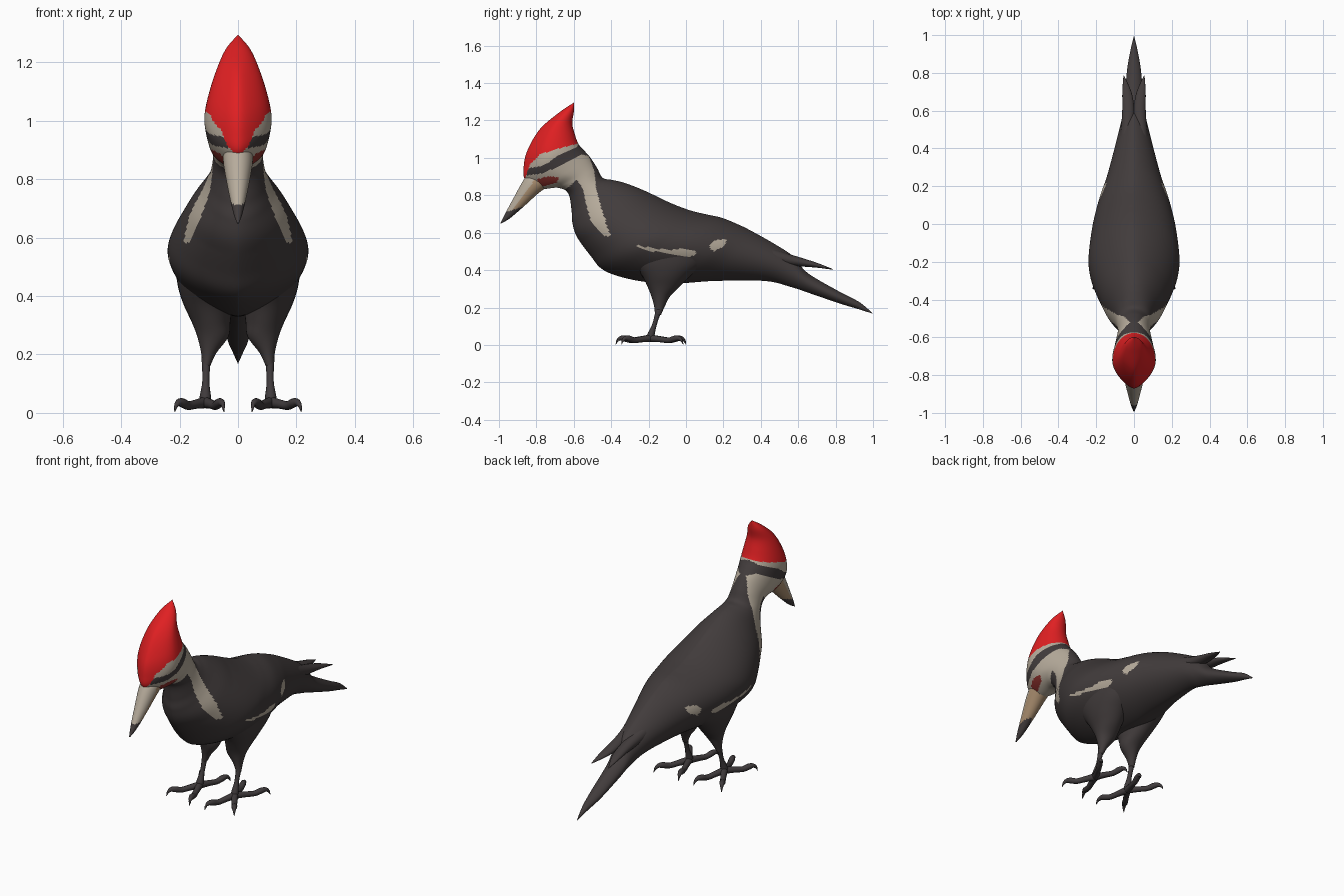
import bpy, bmesh, math
from mathutils import Vector

if "Cube" in bpy.data.objects:
    bpy.data.objects.remove(bpy.data.objects["Cube"])


def material(name, rgb):
    m = bpy.data.materials.new(name)
    m.diffuse_color = (*rgb, 1)
    m.use_nodes = True
    m.node_tree.nodes["Principled BSDF"].inputs["Base Color"].default_value = m.diffuse_color
    return m


BLACK = material("charcoal", (0.054, 0.045, 0.045))
CREAM = material("cream", (0.47, 0.41, 0.33))
RED = material("crest red", (0.74, 0.014, 0.016))
DULL = material("dull red", (0.26, 0.03, 0.025))
TAN = material("beak tan", (0.40, 0.27, 0.16))
LEG = material("leg grey", (0.05, 0.043, 0.045))


def smooth_rows(rows, n):
    """Catmull-Rom interpolation through rows of numbers."""
    p = [rows[0]] + list(rows) + [rows[-1]]
    out = []
    for i in range(1, len(p) - 2):
        for s in range(n):
            t = s / n
            out.append([0.5 * (2 * b + (c - a) * t + (2 * a - 5 * b + 4 * c - d) * t * t
                               + (3 * b - a - 3 * c + d) * t ** 3)
                        for a, b, c, d in zip(*p[i - 1:i + 3])])
    return out + [list(rows[-1])]


def loft(name, rings, mats, rule=None, mirror=False):
    """Skin a list of rings, close the ends, colour faces by rule(centre)."""
    bm = bmesh.new()
    vs = [[bm.verts.new(v) for v in r] for r in rings]
    n = len(rings[0])
    for a, b in zip(vs, vs[1:]):
        for i in range(n):
            bm.faces.new((a[i], a[(i + 1) % n], b[(i + 1) % n], b[i]))
    bm.faces.new(vs[0])
    bm.faces.new(vs[-1])
    bmesh.ops.remove_doubles(bm, verts=bm.verts, dist=0.0003)
    bmesh.ops.recalc_face_normals(bm, faces=bm.faces)
    for f in bm.faces:
        f.smooth = True
        if rule:
            f.material_index = rule(f.calc_center_median())
    me = bpy.data.meshes.new(name)
    bm.to_mesh(me)
    bm.free()
    for m in mats:
        me.materials.append(m)
    ob = bpy.data.objects.new(name, me)
    bpy.context.collection.objects.link(ob)
    if mirror:
        ob.modifiers.new("mirror", "MIRROR").use_mirror_merge = False
    return ob


def clamp(v):
    return max(0.0, min(1.0, v))


def profile_rings(rows, n, steps, shaped=False):
    """Rows: y,z of one silhouette edge, y,z of the other edge, half width."""
    rings = []
    for y0, z0, y1, z1, w in smooth_rows(rows, steps):
        w = max(w, 0)
        # the face narrows forwards, the trunk is slightly diamond shaped
        taper = 0.4 * clamp((-.68 - y0) / .1) if shaped else 0
        power = 1 + 0.35 * clamp((y0 + .64) / .08) if shaped else 1
        ring = []
        for i in range(n):
            a = math.tau * (i + 0.5) / n
            s, c = math.sin(a), math.cos(a)
            x = w * math.copysign(abs(s) ** power, s) * (1 - taper * max(0, c) ** 2)
            k = (1 - c) / 2
            ring.append((x, y0 + (y1 - y0) * k, z0 + (z1 - z0) * k))
        rings.append(ring)
    return rings


def flat_rings(rows, n, steps, upright):
    """Rows: x, y, z, half width, half depth; ellipses facing y or z."""
    return [[(x + w * math.cos(a), y if upright else y + d * math.sin(a),
              z + d * math.sin(a) if upright else z)
             for a in (math.tau * k / n for k in range(n))]
            for x, y, z, w, d in smooth_rows(rows, steps)]


def tube_rings(rows, n=10, steps=4):
    """Rows: x, y, z, radius along a path."""
    pts = smooth_rows(rows, steps)
    rings = []
    for i, (x, y, z, r) in enumerate(pts):
        d = Vector(pts[min(i + 1, len(pts) - 1)][:3]) - Vector(pts[max(i - 1, 0)][:3])
        u = d.cross(Vector((0.3, 0.2, 1) if abs(d.z) < 0.7 * d.length else (1, 0, 0))).normalized()
        v = d.cross(u).normalized()
        c = Vector((x, y, z))
        rings.append([c + r * (u * math.cos(math.tau * k / n) + v * math.sin(math.tau * k / n))
                      for k in range(n)])
    return rings


def inside(poly, y, z):
    hit = False
    for (y0, z0), (y1, z1) in zip(poly, poly[1:] + poly[:1]):
        if (z0 > z) != (z1 > z) and y < y0 + (z - z0) * (y1 - y0) / (z1 - z0):
            hit = not hit
    return hit


# Plumage regions, seen from the side
CREST = [(-.95, .86), (-.862, .885), (-.835, .965), (-.78, 1.02), (-.68, 1.05),
         (-.55, 1.085), (-.55, 1.35), (-.95, 1.35)]
BROW = [(-.845, .945), (-.835, .965), (-.78, 1.02), (-.68, 1.05), (-.57, 1.08),
        (-.585, 1.055), (-.68, 1.015), (-.75, .965), (-.80, .95)]
CHEEK = [(-.9, .90), (-.78, .915), (-.67, .957), (-.56, 1.02), (-.52, 1.01), (-.49, .93),
         (-.48, .835), (-.46, .755), (-.43, .665), (-.405, .58), (-.45, .59), (-.505, .65),
         (-.535, .755), (-.55, .835), (-.585, .885), (-.62, .85), (-.69, .80), (-.9, .78)]
MOUSTACHE = [(-.82, .855), (-.79, .888), (-.73, .902), (-.675, .895), (-.69, .868), (-.76, .848)]
WING_BAR = [(-.28, .535), (-.19, .52), (-.10, .508), (-.03, .513), (.06, .503), (.04, .475),
            (-.02, .47), (-.10, .488), (-.19, .503)]
WING_SPOT = [(.12, .53), (.15, .56), (.215, .565), (.205, .525), (.145, .50)]


def plumage(c):
    if inside(MOUSTACHE, c.y, c.z):
        return 3
    if inside(CREST, c.y, c.z):
        return 2
    return int(any(inside(p, c.y, c.z) for p in (BROW, CHEEK, WING_BAR, WING_SPOT)))


# Body: one sweep from crest tip through head, neck and trunk to tail tip
body = [
    (-.600, 1.295, -.598, 1.293, 0), (-.675, 1.245, -.600, 1.245, .042),
    (-.78, 1.155, -.608, 1.185, .075), (-.848, 1.04, -.594, 1.125, .102),
    (-.868, .95, -.575, 1.075, .115), (-.86, .885, -.545, 1.04, .110),
    (-.785, .835, -.51, 1.0, .098), (-.685, .84, -.475, .945, .086),
    (-.63, .81, -.445, .893, .088), (-.612, .72, -.395, .882, .100),
    (-.608, .655, -.325, .865, .122), (-.583, .577, -.22, .824, .168),
    (-.51, .476, -.085, .76, .218), (-.45, .406, .02, .72, .240),
    (-.35, .364, .10, .70, .235), (-.20, .335, .19, .68, .216),
    (-.03, .33, .27, .648, .184), (.155, .342, .345, .612, .142),
    (.42, .342, .49, .53, .089), (.56, .31, .58, .468, .062),
    (.68, .27, .65, .385, .050), (.82, .222, .82, .285, .036),
    (.92, .192, .925, .230, .018), (.998, .167, .998, .170, 0)]
loft("body", profile_rings(body, 128, 11, True), [BLACK, CREAM, RED, DULL], plumage)

# Beak: cream on top, tan below, dark tip
beak = [(-.82, .93, -.70, .87, .050), (-.862, .892, -.78, .818, .050),
        (-.925, .78, -.865, .742, .033), (-.968, .70, -.94, .678, .017),
        (-.993, .65, -.990, .648, .003)]


def beak_rule(c):
    if c.z < .715 + (c.y + .95) * .3:
        return 2
    return int(c.z < .84 + (c.y + .84) * 1.35)


loft("beak", profile_rings(beak, 40, 10), [CREAM, TAN, BLACK], beak_rule)

# Folded wing tips over the tail
wing = [(.045, .40, .49, .040, .05), (.034, .52, .462, .034, .034),
        (.030, .61, .444, .032, .024), (.038, .70, .426, .024, .013),
        (.054, .785, .404, .002, .002)]
loft("wing_tip", flat_rings(wing, 16, 4, True), [BLACK], mirror=True)

# Thighs flare smoothly out of the belly
thigh = [(.105, -.08, .50, .110, .24), (.105, -.09, .43, .100, .19),
         (.102, -.105, .37, .084, .13), (.092, -.12, .31, .066, .085),
         (.086, -.135, .26, .053, .050), (.100, -.142, .205, .026, .028),
         (.109, -.150, .16, .014, .016)]
loft("thigh", flat_rings(thigh, 32, 5, False), [BLACK], mirror=True)

# Shanks
loft("shank", tube_rings([(.109, -.145, .19, .016), (.110, -.168, .11, .012),
                          (.112, -.188, .05, .020), (.112, -.190, .022, .018)], 12),
     [LEG], mirror=True)

# Four toes per foot in an X, each ending in a hooked claw
for i, (tx, ty) in enumerate([(.217, -.345), (.048, -.375), (.217, -.015), (.048, 0)]):
    dx, dy = tx - .112, ty + .19
    rows = [(.112 + dx * k, -.19 + dy * k, z, r) for k, z, r in
            [(0, .036, .020), (.3, .030, .016), (.55, .025, .015), (.74, .034, .016),
             (.86, .036, .012), (.95, .024, .007), (1, .003, .001)]]
    loft("toe_%d" % (i + 1), tube_rings(rows), [LEG], mirror=True)
